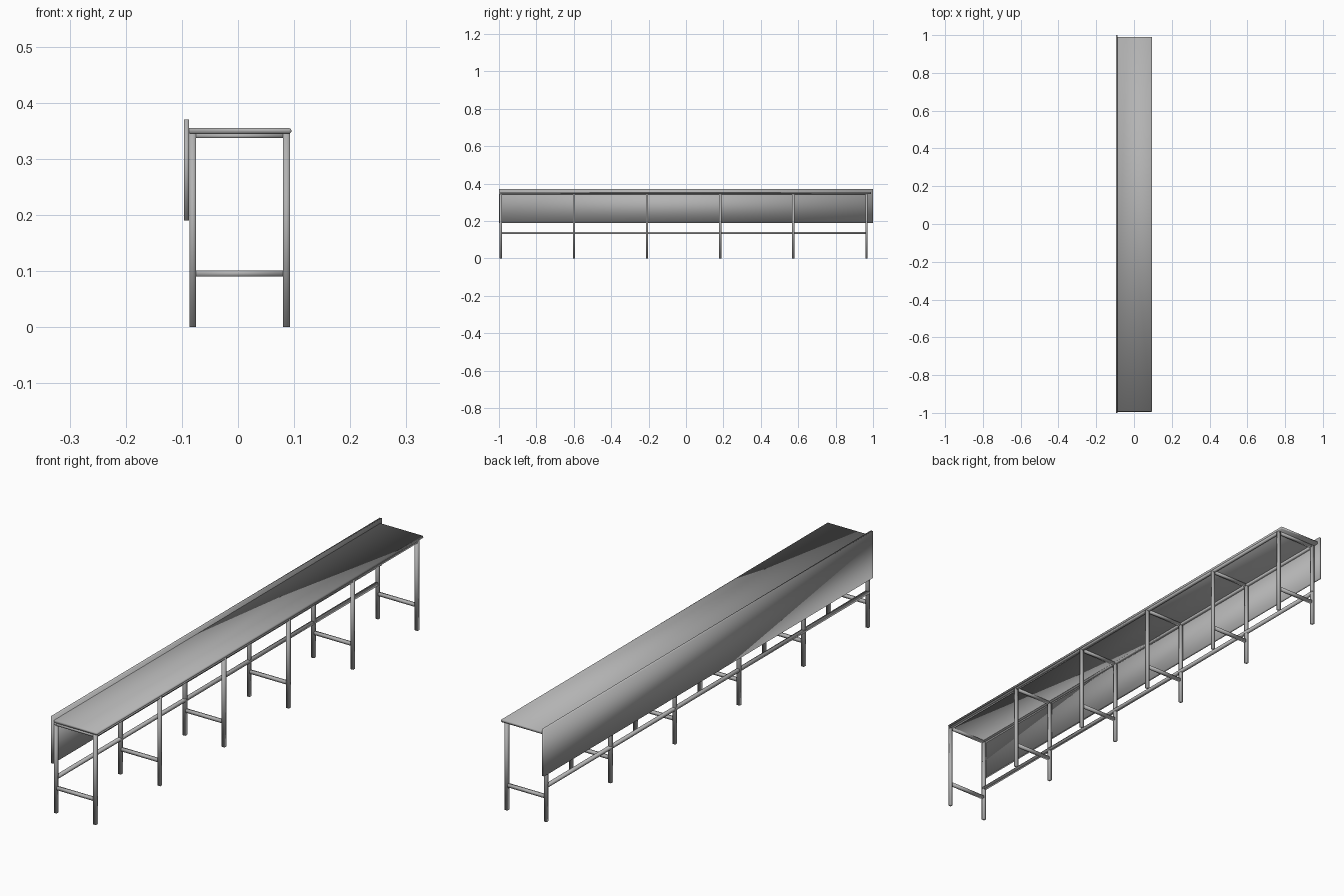
import bpy, bmesh
from mathutils import Vector

cube = bpy.data.objects.get("Cube")
if cube:
    bpy.data.objects.remove(cube, do_unlink=True)

steel = bpy.data.materials.new("brushed grey metal")
steel.use_nodes = True
grey = (0.45, 0.45, 0.45, 1)
steel.diffuse_color = grey
steel.node_tree.nodes["Principled BSDF"].inputs["Base Color"].default_value = grey


def finish(name, bm):
    mesh = bpy.data.meshes.new(name)
    bmesh.ops.recalc_face_normals(bm, faces=bm.faces[:])
    for face in bm.faces:
        face.smooth = True
    bm.to_mesh(mesh)
    bm.free()
    mesh.materials.append(steel)
    obj = bpy.data.objects.new(name, mesh)
    bpy.context.collection.objects.link(obj)
    return obj


def bar(name, x, y, z):
    """Softly shaded box between the given (low, high) limits."""
    bm = bmesh.new()
    bmesh.ops.create_cube(bm, size=1)
    for v in bm.verts:
        v.co = Vector([(a + b) / 2 + c * (b - a) for c, (a, b) in zip(v.co, (x, y, z))])
    return finish(name, bm)


LEFT_X, RIGHT_X = (-0.0865, -0.0745), (0.0805, 0.0925)
TUBE = 0.006
TOP_Z = 0.345
FIRST, LAST, FRAMES = -0.99, 0.965, 6

# Tabletop with a rounded front nose, extruded along its length
profile = [(-0.087, TOP_Z), (0.091, TOP_Z), (0.0945, 0.347), (0.0955, 0.35),
           (0.0945, 0.353), (0.091, 0.355), (-0.087, 0.355)]
bm = bmesh.new()
end = bm.faces.new([bm.verts.new((x, -0.993, z)) for x, z in profile])
ext = bmesh.ops.extrude_face_region(bm, geom=[end])
bmesh.ops.translate(bm, vec=(0, 1.983, 0),
                    verts=[g for g in ext["geom"] if isinstance(g, bmesh.types.BMVert)])
finish("tabletop", bm)

# Modesty panel fixed to the outside of the legs
bar("side_panel", (-0.0965, -0.087), (-1, 1), (0.19, 0.37))

# Leg frames with a top and a lower crossbar
for i in range(FRAMES):
    y = FIRST + i * (LAST - FIRST) / (FRAMES - 1)
    span = (y - TUBE, y + TUBE)
    inner = (LEFT_X[1], RIGHT_X[0])
    bar(f"left_leg_{i + 1}", RIGHT_X, span, (0, TOP_Z))
    bar(f"right_leg_{i + 1}", LEFT_X, span, (0, TOP_Z))
    bar(f"upper_crossbar_{i + 1}", inner, span, (0.337, TOP_Z))
    bar(f"lower_crossbar_{i + 1}", inner, span, (0.09, 0.101))

# Lengthwise rails
length = (FIRST - TUBE, LAST + TUBE)
bar("left_top_rail", RIGHT_X, length, (0.338, TOP_Z))
bar("right_top_rail", LEFT_X, length, (0.338, TOP_Z))
bar("lower_rail", LEFT_X, length, (0.13, 0.141))
